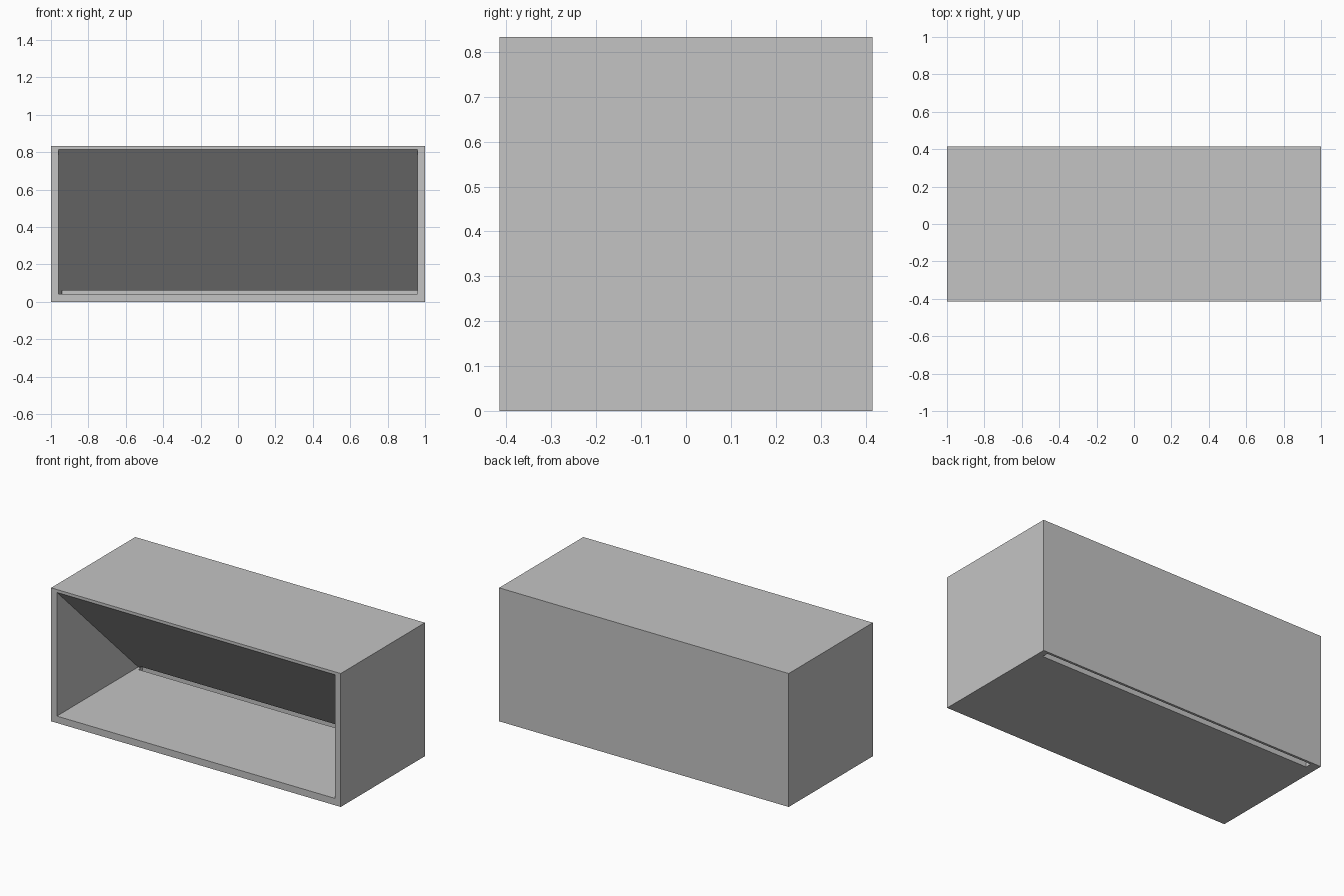
import bpy
import bmesh

if "Cube" in bpy.data.objects:
    bpy.data.objects.remove(bpy.data.objects["Cube"], do_unlink=True)

grey = bpy.data.materials.new("plain_grey")
grey.use_nodes = True
colour = (0.55, 0.55, 0.55, 1)
grey.diffuse_color = colour
grey.node_tree.nodes["Principled BSDF"].inputs["Base Color"].default_value = colour


def prism(name, profile, x_min, x_max):
    """Extrude a (y, z) profile along x."""
    bm = bmesh.new()
    face = bm.faces.new([bm.verts.new((x_min, y, z)) for y, z in profile])
    moved = bmesh.ops.extrude_face_region(bm, geom=[face])["geom"]
    verts = [v for v in moved if isinstance(v, bmesh.types.BMVert)]
    bmesh.ops.translate(bm, verts=verts, vec=(x_max - x_min, 0, 0))
    bmesh.ops.recalc_face_normals(bm, faces=bm.faces)
    mesh = bpy.data.meshes.new(name)
    bm.to_mesh(mesh)
    bm.free()
    mesh.materials.append(grey)
    obj = bpy.data.objects.new(name, mesh)
    bpy.context.collection.objects.link(obj)
    return obj


def box_profile(y_min, y_max, z_min, z_max):
    return [(y_min, z_min), (y_max, z_min), (y_max, z_max), (y_min, z_max)]


depth, height = 0.415, 0.833
floor, lip = 0.043, 0.815

# Outer housing
housing = prism("housing", box_profile(-depth, depth, 0, height), -1, 1)

# Open front cavity whose ceiling slopes down to the back of the floor
cavity = prism("cavity_cutter", [(-0.5, floor), (0.387, floor),
                                 (-depth, lip), (-0.5, lip)], -0.96, 0.96)

# Long slot through the floor at the back
slot = prism("slot_cutter", box_profile(0.36, 0.4, -0.1, 0.06), -0.94, 0.96)

for cutter in (cavity, slot):
    cutter.hide_render = True
    cut = housing.modifiers.new(cutter.name, "BOOLEAN")
    cut.operation = "DIFFERENCE"
    cut.solver = "EXACT"
    cut.object = cutter

# Bake the cuts and drop the cutters
graph = bpy.context.evaluated_depsgraph_get()
cut_mesh = bpy.data.meshes.new_from_object(housing.evaluated_get(graph))
housing.modifiers.clear()
housing.data = cut_mesh
housing.data.name = "housing"
for cutter in (cavity, slot):
    bpy.data.objects.remove(cutter, do_unlink=True)
